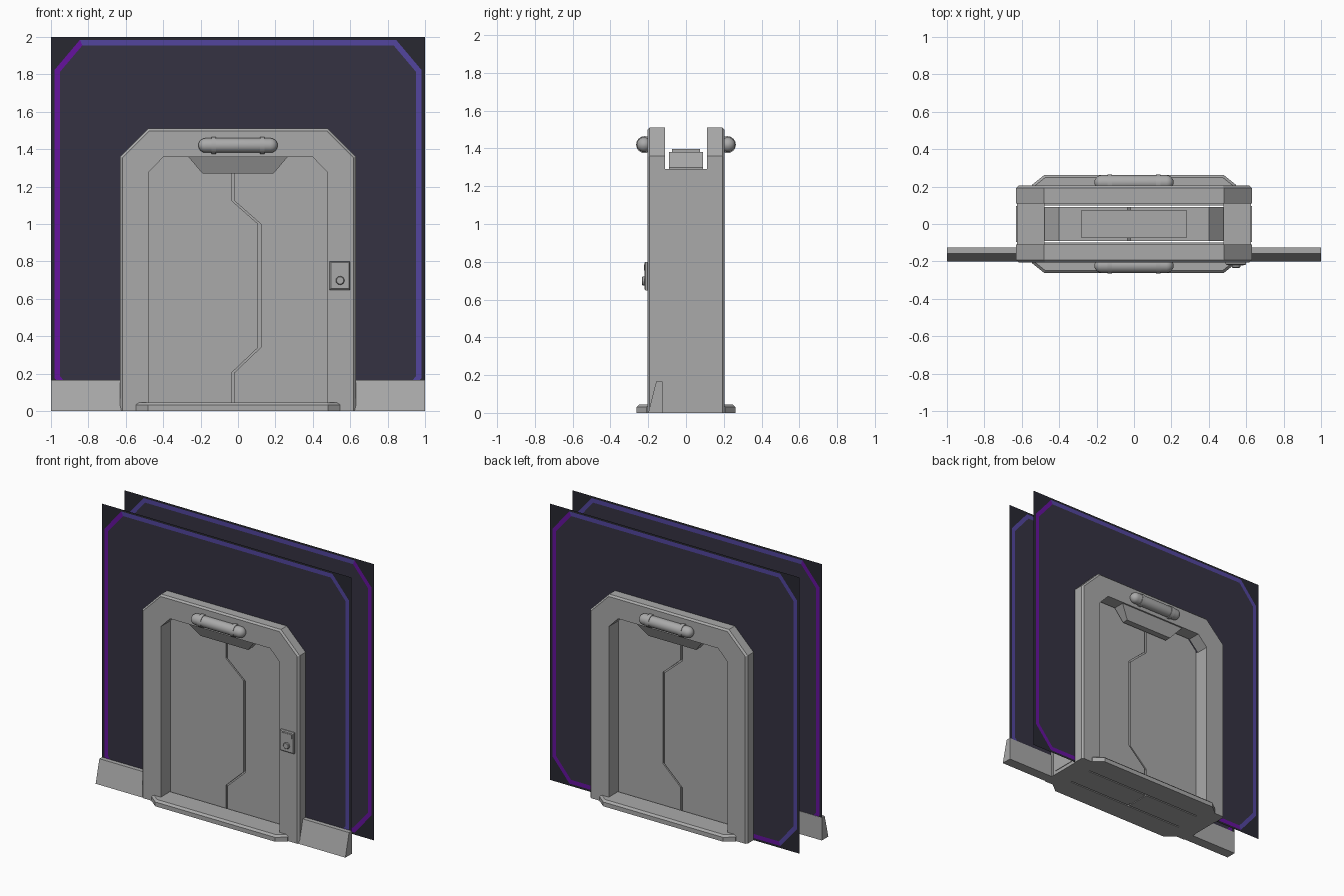
import bpy, bmesh, math

if "Cube" in bpy.data.objects:
    bpy.data.objects.remove(bpy.data.objects["Cube"])


def material(name, rgb):
    m = bpy.data.materials.new(name)
    m.diffuse_color = (*rgb, 1)
    m.use_nodes = True
    m.node_tree.nodes["Principled BSDF"].inputs["Base Color"].default_value = m.diffuse_color
    return m


GREY = material("grey metal", (0.40, 0.40, 0.40))
PANEL = material("dark wall", (0.035, 0.032, 0.055))
CORNER = material("darker wall edge", (0.021, 0.021, 0.031))
BLUE = material("blue stripe", (0.085, 0.06, 0.34))
PURPLE = material("purple stripe", (0.13, 0.006, 0.34))


def finish(name, bm, mats):
    me = bpy.data.meshes.new(name)
    bm.to_mesh(me)
    bm.free()
    ob = bpy.data.objects.new(name, me)
    bpy.context.collection.objects.link(ob)
    for m in mats:
        me.materials.append(m)
    return ob


def prism(name, pts, a, b, axis='y', bevel=0, rule=None):
    """Extrude a 2D outline from a to b along an axis, bevel edges chosen by rule."""
    def place(u, v, t):
        return {'x': (t, u, v), 'y': (u, t, v), 'z': (u, v, t)}[axis]
    bm = bmesh.new()
    n = len(pts)
    lo = [bm.verts.new(place(u, v, a)) for u, v in pts]
    hi = [bm.verts.new(place(u, v, b)) for u, v in pts]
    bm.faces.new(lo)
    bm.faces.new(hi)
    for i in range(n):
        j = (i + 1) % n
        bm.faces.new((lo[i], lo[j], hi[j], hi[i]))
    bmesh.ops.recalc_face_normals(bm, faces=bm.faces)
    if bevel:
        edges = [e for e in bm.edges if all(rule(v.co) for v in e.verts)]
        bmesh.ops.bevel(bm, geom=edges, offset=bevel, segments=1, affect='EDGES')
    return finish(name, bm, [GREY])


def rect(x0, x1, z0, z1):
    return [(x0, z0), (x1, z0), (x1, z1), (x0, z1)]


def lathe_x(name, prof, y, z, sides=24):
    """Round body along x from (x, radius) pairs."""
    bm = bmesh.new()
    rings = [[bm.verts.new((x, y + r * math.cos(math.tau * k / sides),
                            z + r * math.sin(math.tau * k / sides)))
              for k in range(sides)] for x, r in prof]
    for p, q in zip(rings, rings[1:]):
        for k in range(sides):
            bm.faces.new((p[k], p[(k + 1) % sides], q[(k + 1) % sides], q[k]))
    bm.faces.new(rings[0])
    bm.faces.new(rings[-1])
    bmesh.ops.recalc_face_normals(bm, faces=bm.faces)
    ob = finish(name, bm, [GREY])
    bpy.ops.object.select_all(action='DESELECT')
    ob.select_set(True)
    bpy.context.view_layer.objects.active = ob
    bpy.ops.object.shade_smooth_by_angle(angle=math.radians(40))


def octagon(hx, c, z0, z1, d):
    return [(-c, z1), (c, z1), (hx, z1 - d), (hx, z0 + d),
            (c, z0), (-c, z0), (-hx, z0 + d), (-hx, z1 - d)]


def wall(name, s):
    """Thin wall sheet with a two-colour stripe loop and a door opening."""
    bm = bmesh.new()

    def loop(pts):
        return [bm.verts.new((-s * x, s * 0.127, z)) for x, z in pts]
    out = loop(octagon(0.98, 0.845, 0.015, 1.985, 0.16))
    inn = loop(octagon(0.952, 0.832, 0.045, 1.955, 0.142))
    edge = loop([(-.845, 2), (.845, 2), (1, 1.825), (1, .175),
                 (.845, 0), (-.845, 0), (-1, .175), (-1, 1.825)])
    corner = loop([(1, 2), (1, 0), (-1, 0), (-1, 2)])
    bm.faces.new(inn).material_index = 0
    for i in range(8):
        j = (i + 1) % 8
        bm.faces.new((out[i], out[j], inn[j], inn[i])).material_index = 2 if i < 4 else 3
        mid = [corner[i // 2]] if i % 2 else []
        bm.faces.new([edge[i]] + mid + [edge[j], out[j], out[i]]).material_index = 1
    # cut the door opening
    for co, no in (((.58, 0, 0), (1, 0, 0)), ((-.58, 0, 0), (1, 0, 0)), ((0, 0, 1.38), (0, 0, 1))):
        bmesh.ops.bisect_plane(bm, geom=bm.verts[:] + bm.edges[:] + bm.faces[:],
                               plane_co=co, plane_no=no)
    gone = [f for f in bm.faces if abs(f.calc_center_median().x) < .579
            and f.calc_center_median().z < 1.379]
    bmesh.ops.delete(bm, geom=gone, context='FACES')
    bm.normal_update()
    bmesh.ops.reverse_faces(bm, faces=[f for f in bm.faces if f.normal.y * s < 0])
    finish(name, bm, [PANEL, CORNER, BLUE, PURPLE])


FRAME = [(-.63, 0), (-.63, 1.36), (-.48, 1.51), (.48, 1.51), (.63, 1.36), (.63, 0),
         (.475, 0), (.475, 1.28), (.40, 1.357), (-.40, 1.357), (-.475, 1.28), (-.475, 0)]

for s, side in ((-1, "front"), (1, "back")):
    wall(side + "_wall", s)
    # arched frame with bevelled outer rim
    prism(side + "_frame", FRAME, s * .205, s * .11, 'y', .012,
          lambda c: abs(c.y) > .19 and (abs(c.x) > .6 or c.z > 1.5))
    # header drop below the lamp, with a sloping face
    drop = prism(side + "_header_drop", [(-.275, 1.37), (.275, 1.37), (.19, 1.27), (-.19, 1.27)],
                 s * .2, s * .11)
    for v in drop.data.vertices:
        if abs(v.co.y) > .15 and v.co.z < 1.3:
            v.co.y = s * .155
    # threshold step
    prism(side + "_threshold",
          [(-.545, s * .1), (-.545, s * .21), (-.48, s * .262),
           (.48, s * .262), (.545, s * .21), (.545, s * .1)],
          0, .045, 'z', .014, lambda c: c.z > .04 and abs(c.y) > .15)
    # lamp tube with rounded ends and two clamps
    r, h = .039, .212
    arc = [(h - r + r * math.sin(a), max(r * math.cos(a), .004))
           for a in [math.pi / 2 * k / 6 for k in range(7)]]
    lathe_x(side + "_lamp", [(-x, q) for x, q in reversed(arc)] + arc, s * .222, 1.42)
    for x in (-.13, .13):
        lathe_x(side + "_lamp_clamp", [(x - .013, .045), (x + .013, .045)], s * .219, 1.42)

# sliding door leaves split by a zigzag seam, over a recessed core
SEAM = [(-.027, 0), (-.027, .205), (.115, .34), (.115, 1.0), (-.027, 1.125), (-.027, 1.38)]
g = .007
prism("left_door_leaf", [(x - g, z) for x, z in SEAM] + [(-.40, 1.38), (-.478, 1.30), (-.478, 0)], -.09, .09)
prism("right_door_leaf", [(x + g, z) for x, z in SEAM] + [(.40, 1.38), (.478, 1.30), (.478, 0)], -.09, .09)
prism("door_core", [(-.46, .005), (.46, .005), (.46, 1.29), (.39, 1.37), (-.39, 1.37), (-.46, 1.29)], -.076, .076)
prism("door_top_rail", rect(-.28, .28, 1.37, 1.398), -.075, .075)

for s, side in ((-1, "left"), (1, "right")):
    # jamb between the two frames, with a foot plate
    x0, x1 = sorted((s * .478, s * .626))
    prism(side + "_jamb", rect(x0, x1, 0, 1.29), -.112, .112)
    prism(side + "_jamb_foot_plate", [(-.085, .025), (.085, .025), (.095, .045), (-.095, .045)],
          s * .62, s * .63, 'x')
    # sloping skirting on the front wall
    prism(side + "_skirting", [(-.2, 0), (-.158, .165), (-.125, .165), (-.125, 0)],
          s * .6, s * 1.0, 'x')

# keypad: plate, screen strip and round button
prism("keypad_plate", rect(.49, .60, .648, .80), -.22, -.2, 'y', .006, lambda c: c.y < -.215)
prism("keypad_screen", rect(.505, .585, .755, .785), -.223, -.215)
disc = [(.546 + .023 * math.cos(math.tau * k / 16), .698 + .023 * math.sin(math.tau * k / 16))
        for k in range(16)]
prism("keypad_button", disc, -.234, -.215, 'y', .004, lambda c: c.y < -.23)
